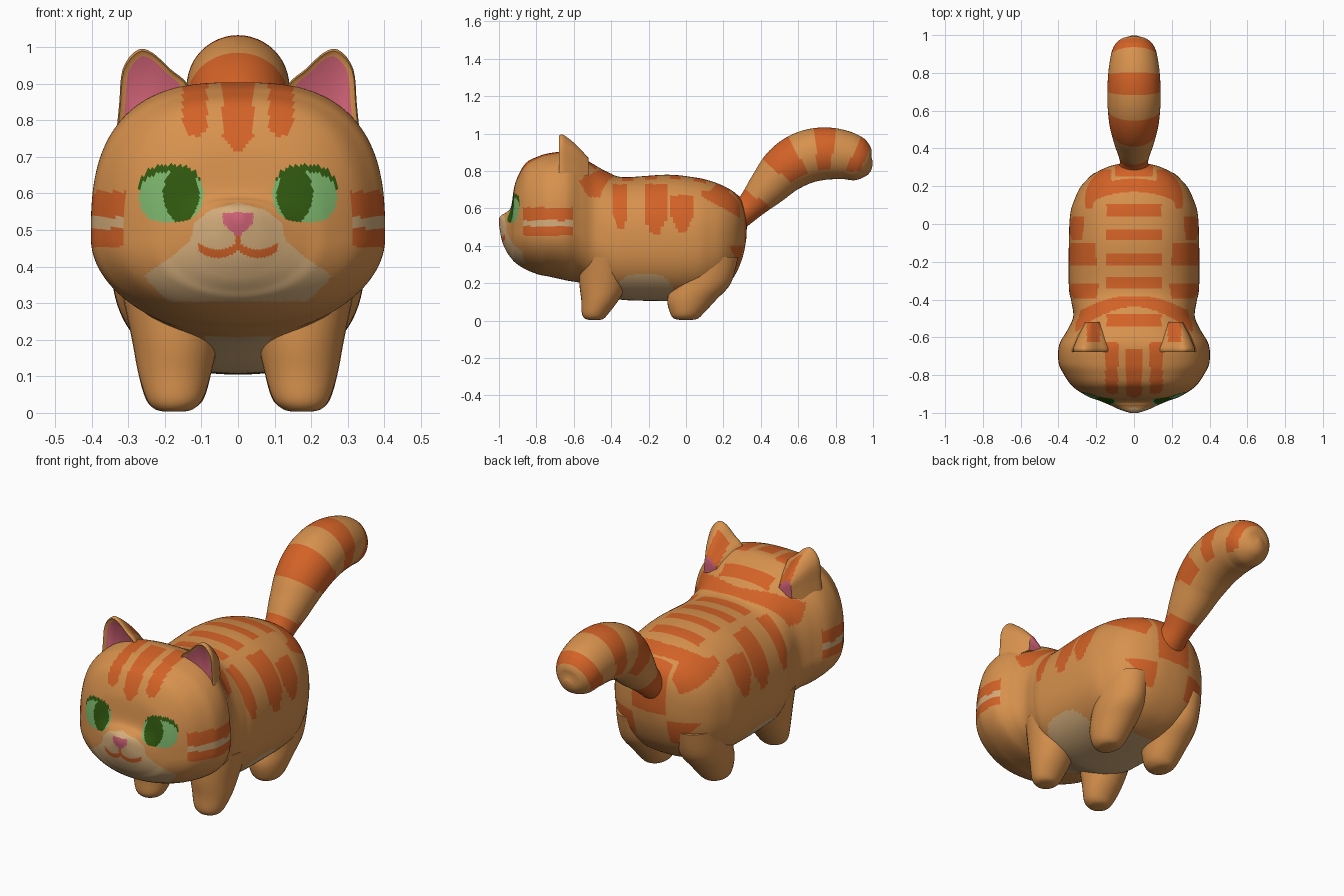
import bpy, bmesh, math
from mathutils import Vector

if "Cube" in bpy.data.objects:
    bpy.data.objects.remove(bpy.data.objects["Cube"])

COLOURS = [("ginger_fur", (0.68, 0.285, 0.075)), ("dark_orange_stripe", (0.65, 0.122, 0.02)),
           ("cream_fur", (0.66, 0.42, 0.2)), ("pink_skin", (0.64, 0.125, 0.185)),
           ("eye_green", (0.2, 0.46, 0.15)), ("pupil_green", (0.03, 0.1, 0.005))]
FUR, STRIPE, CREAM, PINK, GREEN, PUPIL = range(6)
MATS = []
for mat_name, rgb in COLOURS:
    m = bpy.data.materials.new(mat_name)
    m.diffuse_color = (*rgb, 1)
    m.use_nodes = True
    m.node_tree.nodes["Principled BSDF"].inputs["Base Color"].default_value = m.diffuse_color
    MATS.append(m)


def spline(keys, n):
    """Smooth curve through key tuples, n steps per span."""
    out, last = [], len(keys) - 1
    for i in range(last):
        a, b, c, d = (keys[max(0, min(last, i + k))] for k in (-1, 0, 1, 2))
        for s in range(n):
            t = s / n
            out.append(tuple(0.5 * (2 * q + (r - p) * t + (2 * p - 5 * q + 4 * r - w) * t * t
                                    + (3 * q - p - 3 * r + w) * t ** 3)
                             for p, q, r, w in zip(a, b, c, d)))
    return out + [keys[-1]]


def lerp_table(table, v):
    """Linear lookup in (value, result) pairs; -1 outside."""
    for (v0, r0), (v1, r1) in zip(table, table[1:]):
        if v0 <= v <= v1:
            return r0 + (r1 - r0) * (v - v0) / (v1 - v0)
    return -1


def loft(name, rings, paint):
    """Skin closed rings, cap both ends, colour each face by a rule."""
    bm = bmesh.new()
    vs = [[bm.verts.new(p) for p in ring] for ring in rings]
    for a, b in zip(vs, vs[1:]):
        for i in range(len(a)):
            j = (i + 1) % len(a)
            bm.faces.new((a[i], a[j], b[j], b[i]))
    bm.faces.new(vs[0])
    bm.faces.new(vs[-1])
    bmesh.ops.recalc_face_normals(bm, faces=bm.faces[:])
    for f in bm.faces:
        f.smooth = True
        f.material_index = paint(f, f.calc_center_median(), f.normal)
    me = bpy.data.meshes.new(name)
    bm.to_mesh(me)
    bm.free()
    for m in MATS:
        me.materials.append(m)
    me.set_sharp_from_angle(angle=math.radians(55))
    ob = bpy.data.objects.new(name, me)
    bpy.context.collection.objects.link(ob)
    return ob


# Head and body: keys are (y, bottom z, widest z, top z, half width)
BODY = [(-1.0, .515, .53, .55, .02), (-.985, .43, .49, .565, .07), (-.96, .37, .47, .58, .125),
        (-.935, .335, .465, .61, .185), (-.913, .31, .47, .735, .245), (-.86, .275, .475, .838, .325),
        (-.79, .247, .48, .878, .375), (-.73, .235, .48, .895, .4), (-.64, .215, .48, .903, .396),
        (-.56, .2, .47, .875, .352), (-.49, .17, .45, .833, .322), (-.41, .13, .43, .79, .332),
        (-.33, .11, .42, .767, .345), (-.1, .105, .42, .78, .345), (.05, .11, .42, .765, .338),
        (.13, .13, .43, .747, .315), (.2, .17, .44, .72, .28), (.26, .24, .46, .685, .22),
        (.3, .33, .48, .64, .145), (.32, .42, .5, .57, .07), (.325, .49, .5, .51, .01)]
MUZZLE = [(.305, .19), (.375, .26), (.42, .19), (.47, .13), (.52, .12), (.555, .075), (.575, 0)]
# side stripes: (centre y, half width, low z, high z)
FLANK = [(-.35, .042, .49, .73), (-.165, .062, .46, .73), (-.02, .058, .47, .67)]
# stripes across the spine: (front y, rear y)
SPINE = [(-.54, -.48), (-.345, -.28), (-.215, -.15), (-.085, -.025), (.045, .105)]


def ellipse(ax, z, cx, cz, rx, rz, n):
    return (abs(ax - cx) / rx) ** n + (abs(z - cz) / rz) ** n < 1


def paint_body(f, c, n):
    ax, y, z = abs(c.x), c.y, c.z
    if y < -.75 and n.y < 0:
        # eyes with pupils and upper lids
        if ellipse(ax, z, .184, .6, .088, .079, 2.5):
            pupil = ellipse(ax, z, .155, .6, .05, .085, 1.7)
            lid = not ellipse(ax, z, .18, .577, .092, .082, 2.5) and z > .6
            return PUPIL if pupil or lid else GREEN
        # nose, mouth, muzzle
        if .483 < z < .547 and ax < .042 * min(1, (z - .48) / .038):
            return PINK
        if ax < .108 and abs(z - .435 - .02 * ((ax - .055) / .055) ** 2) < .0115:
            return STRIPE
        if ax < .007 and .455 < z < .49:
            return STRIPE
        if ax < lerp_table(MUZZLE, z):
            return CREAM
    # forehead
    if z > .715 and y < -.66 and ax < .042 * min(1, (z - .705) / .05):
        return STRIPE
    if z > .757 and y < -.625 and abs(ax - .118) < .033 * min(1, (z - .74) / .04):
        return STRIPE
    # cheeks
    if -.87 < y < -.608 and ax > .26:
        if .535 < z < .605 and ax > .3 or .455 < z < .505:
            return STRIPE
        if .505 <= z <= .535 and ax > .31:
            return CREAM
    # nape band, spine and flanks
    if ax < .31 and z > .66 and abs(y + .41 + 1.2 * ax * ax) < .025 + .08 * ax:
        return STRIPE
    if z > .65 and ax < .145 and any(a < y < b for a, b in SPINE):
        return STRIPE
    if z > .6 and ax < .21 and abs(y - .205 + ax * ax) < .035:
        return STRIPE
    for cy, hw, lo, hi in FLANK:
        if lo < z < hi and ax > .19 and abs(y - cy) < hw * min(1, .3 + (z - lo) / .12):
            return STRIPE
    # hips and rump
    if .08 < y < .29 and ax > .12 and abs(z - .68 + .3 * (y - .08)) < .015 + .25 * (y - .08):
        return STRIPE
    if .27 < z < .4 and y > .19 and .1 < ax < .12 + .9 * (z - .25):
        return STRIPE
    if y > .25 and ax < .1 and z > .43:
        return STRIPE
    # belly and chest
    if z < .25 - .1 * ((y + .22) / .16) ** 4 or (n.z < -.85 and -.42 < y < .06 and z < .2):
        return CREAM
    if -.6 < y < -.38 and ax < .09 and z < .21:
        return CREAM
    return FUR


def body_ring(y, zb, zw, zt, w, count=220):
    head = max(0, min(1, (-.4 - y) / .2))
    ring = []
    for i in range(count):
        a = 2 * math.pi * i / count
        ca, sa = math.cos(a), math.sin(a)
        n = 2.35 + .4 * head if sa > 0 else 2.4 - .35 * head
        r = (abs(ca) ** n + abs(sa) ** n) ** (-1 / n)
        ring.append((w * r * ca, y, zw + r * sa * ((zt - zw) if sa > 0 else (zw - zb))))
    return ring


loft("head_and_body", [body_ring(*k) for k in spline(BODY, 12)], paint_body)

# Legs: keys are (z, centre x, centre y, radius x, radius y)
FRONT = [(.004, .175, -.49, .03, .03), (.012, .175, -.49, .055, .052), (.04, .173, -.485, .078, .072),
         (.11, .173, -.46, .1, .1), (.2, .172, -.44, .118, .13), (.34, .18, -.42, .14, .15)]
HIND = [(.004, .175, 0, .03, .035), (.012, .175, 0, .055, .065), (.04, .173, .005, .08, .09),
        (.11, .173, .03, .1, .13), (.2, .172, .08, .115, .16), (.34, .17, .1, .12, .18)]


def paint_fur(f, c, n):
    return FUR


for part, keys in (("front_leg", FRONT), ("hind_leg", HIND)):
    for side, sx in (("left", -1), ("right", 1)):
        rings = [[(sx * (cx + rx * math.cos(i * math.pi / 16)), cy + ry * math.sin(i * math.pi / 16), z)
                  for i in range(32)] for z, cx, cy, rx, ry in spline(keys, 5)]
        loft(f"{part}_{side}", rings, paint_fur)

# Ears: front outline (x, z) shrinks toward the back; pink recessed inner face
EAR = [(.335, .74), (.325, .84), (.315, .94), (.275, .992), (.235, .985), (.185, .94),
       (.135, .893), (.12, .8), (.335, .74)]


def paint_ear(f, c, n):
    if len(f.verts) > 4:
        return PINK
    return STRIPE if c.y > -.625 and .18 < abs(c.x) < .25 and n.z > -.2 else FUR


for side, sx in (("left", -1), ("right", 1)):
    outline = spline(EAR, 4)[:-1]
    rings = [[(sx * (.24 + (x - .24) * .8), -.668, .885 + (z - .885) * .82) for x, z in outline]]
    for y, s in spline([(-.678, .97), (-.66, 1), (-.625, .88), (-.58, .68), (-.52, .35)], 4):
        rings.append([(sx * (.22 + (x - .22) * s), y, .8 + (z - .8) * s) for x, z in outline])
    loft(f"ear_{side}", rings, paint_ear)

# Tail: keys are (y, z, radius), striped along its path
TAIL = spline([(.26, .56, .09), (.335, .605, .075), (.435, .71, .105), (.53, .81, .13), (.63, .87, .14),
               (.74, .893, .14), (.85, .883, .13), (.93, .853, .11), (.975, .838, .07), (.997, .835, .015)], 9)


def paint_tail(f, c, n):
    y = min(TAIL, key=lambda k: (k[0] - c.y) ** 2 + (k[1] - c.z) ** 2)[0]
    if y < .38:
        return STRIPE
    bands = ((.5, .61), (.7, .785), (.885, .95))
    return STRIPE if n.z > -.6 and any(a < y < b for a, b in bands) else FUR


rings = []
for i, (y, z, r) in enumerate(TAIL):
    p, q = TAIL[max(0, i - 1)], TAIL[min(len(TAIL) - 1, i + 1)]
    t = Vector((0, q[0] - p[0], q[1] - p[1])).normalized()
    up = Vector((0, -t.z, t.y))
    rings.append([Vector((0, y, z)) + r * (math.cos(a) * Vector((1, 0, 0)) + math.sin(a) * up)
                  for a in (k * math.pi / 24 for k in range(48))])
loft("tail", rings, paint_tail)
